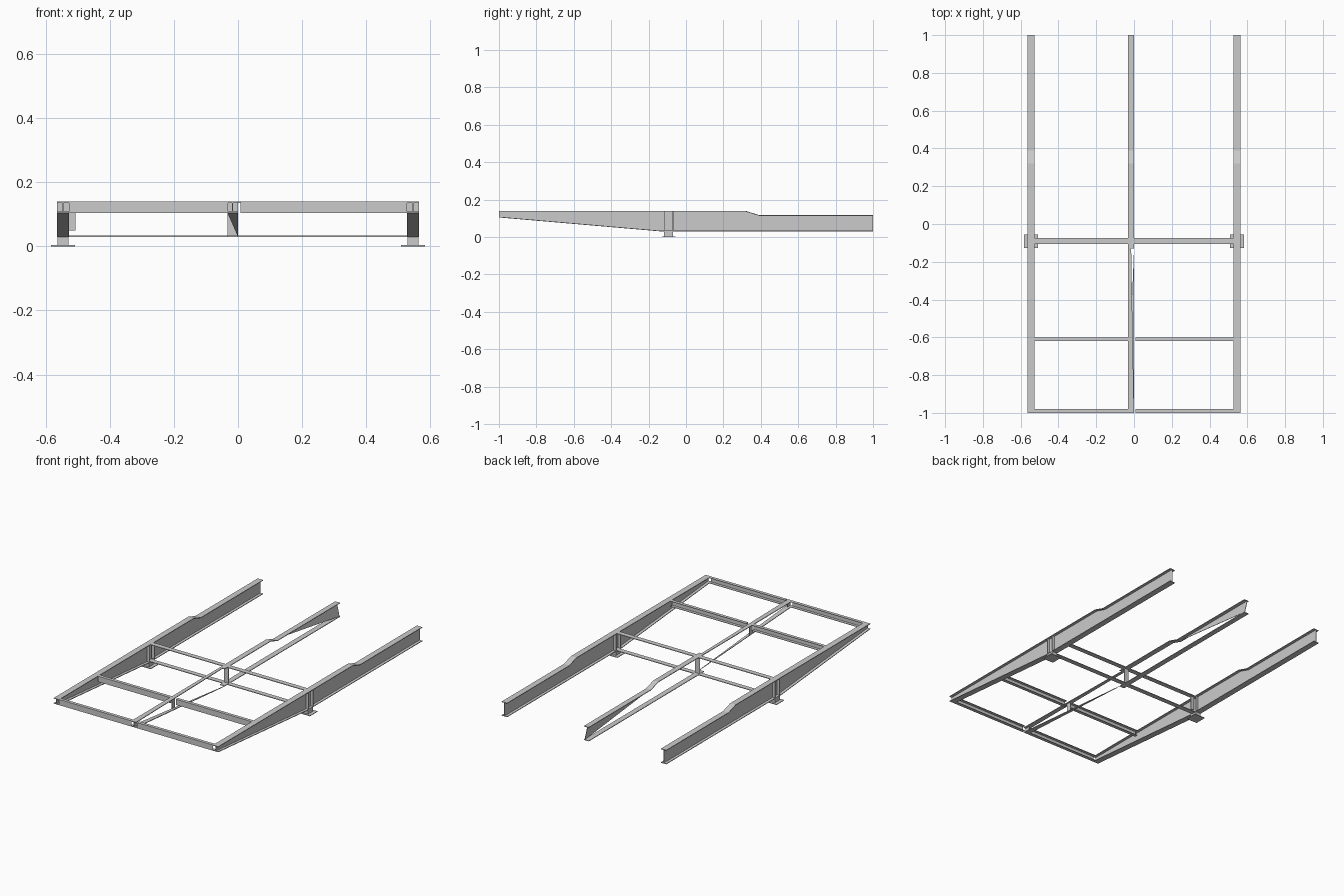
import bpy, bmesh
from mathutils import Vector

if "Cube" in bpy.data.objects:
    bpy.data.objects.remove(bpy.data.objects["Cube"])

T = 0.004  # steel plate thickness


def mesh_object(name, bm):
    bmesh.ops.recalc_face_normals(bm, faces=bm.faces)
    me = bpy.data.meshes.new(name)
    bm.to_mesh(me)
    bm.free()
    ob = bpy.data.objects.new(name, me)
    bpy.context.collection.objects.link(ob)
    return ob


def prism(bm, points, offset):
    """Extrude a flat outline along an offset vector."""
    face = bm.faces.new([bm.verts.new(p) for p in points])
    new = bmesh.ops.extrude_face_region(bm, geom=[face], use_keep_orig=True)["geom"]
    verts = [g for g in new if isinstance(g, bmesh.types.BMVert)]
    bmesh.ops.translate(bm, verts=verts, vec=Vector(offset))


def box(bm, x0, x1, y0, y1, z0, z1):
    prism(bm, [(x0, y0, z0), (x1, y0, z0), (x1, y1, z0), (x0, y1, z0)], (0, 0, z1 - z0))


def strip(bm, x0, x1, line, thick):
    """Flange following a y,z line; thickness is added vertically."""
    outline = line + [(y, z + thick) for y, z in reversed(line)]
    prism(bm, [(x0, y, z) for y, z in outline], (x1 - x0, 0, 0))


TOP = [(-1, 0.14), (0.32, 0.14), (0.39, 0.118), (1, 0.118)]
BOTTOM = [(-1, 0.105), (-0.13, 0.03), (1, 0.03)]

for side, s in (("left", -1), ("right", 1)):
    # Tapered side rafter: web and two flanges
    bm = bmesh.new()
    c = s * 0.5465
    prism(bm, [(c - 0.0015, y, z) for y, z in TOP + BOTTOM[::-1]], (0.003, 0, 0))
    strip(bm, c - 0.0185, c + 0.0185, TOP, -T)
    strip(bm, c - 0.0185, c + 0.0185, BOTTOM, T)
    mesh_object(side + "_rafter", bm)

    # Web stiffeners above the bearing
    bm = bmesh.new()
    for y in (-0.115, -0.071):
        box(bm, c - 0.0185, c + 0.0185, y, y + 0.003, 0.033, 0.137)
    mesh_object(side + "_stiffeners", bm)

    # Bearing stub and base plate
    bm = bmesh.new()
    box(bm, c - 0.0175, c + 0.0175, -0.117, -0.069, 0.003, 0.03)
    mesh_object(side + "_foot", bm)
    bm = bmesh.new()
    box(bm, c - 0.037, c + 0.037, -0.128, -0.055, 0, T)
    mesh_object(side + "_base_plate", bm)

    # Front edge channel and intermediate channel, in two halves
    a, b = (-0.528, -0.032) if s < 0 else (0.008, 0.528)
    for name, y0, y1, web in (("front_channel", -1, -0.98, -1), ("middle_channel", -0.62, -0.60, -0.62)):
        bm = bmesh.new()
        box(bm, a, b, web, web + 0.003, 0.105, 0.14)
        box(bm, a, b, y0, y1, 0.105, 0.108)
        box(bm, a, b, y0, y1, 0.137, 0.14)
        mesh_object(side + "_" + name, bm)

# Main cross beam: open, upper and lower flange only
bm = bmesh.new()
for z in (0.03, 0.136):
    box(bm, -0.53, 0.53, -0.105, -0.075, z, z + T)
mesh_object("cross_beam", bm)

# End plate on the left of the cross beam
bm = bmesh.new()
box(bm, -0.53, -0.508, -0.092, -0.089, 0.05, 0.137)
mesh_object("cross_beam_end_plate", bm)

# Centre rafter flanges
bm = bmesh.new()
strip(bm, -0.033, 0, TOP[1:], -T)
box(bm, -0.033, 0, -0.13, 0.32, 0.136, 0.14)
prism(bm, [(-0.033, -1, 0.136), (0, -1, 0.136), (-0.015, -0.13, 0.136), (-0.033, -0.13, 0.136)], (0, 0, T))
strip(bm, -0.033, 0, BOTTOM[1:], T)
prism(bm, [(-0.033, -1, 0.105), (0, -1, 0.105), (0, -0.13, 0.03)], (0, 0, T))
mesh_object("centre_rafter_flanges", bm)

# Partial leaning web at the rear of the centre rafter
bm = bmesh.new()
prism(bm, [(-0.025, 0.39, 0.116), (-0.025, 1, 0.116), (-0.006, 1, 0.033)], (0.003, 0, 0))
mesh_object("centre_rafter_web", bm)

# Centre plates at the crossing, middle channel and front edge
bm = bmesh.new()
box(bm, -0.033, 0, -0.091, -0.088, 0.033, 0.137)
box(bm, -0.018, -0.015, -0.625, -0.595, 0.074, 0.137)
box(bm, -0.018, -0.015, -1, -0.97, 0.105, 0.137)
mesh_object("centre_plates", bm)
